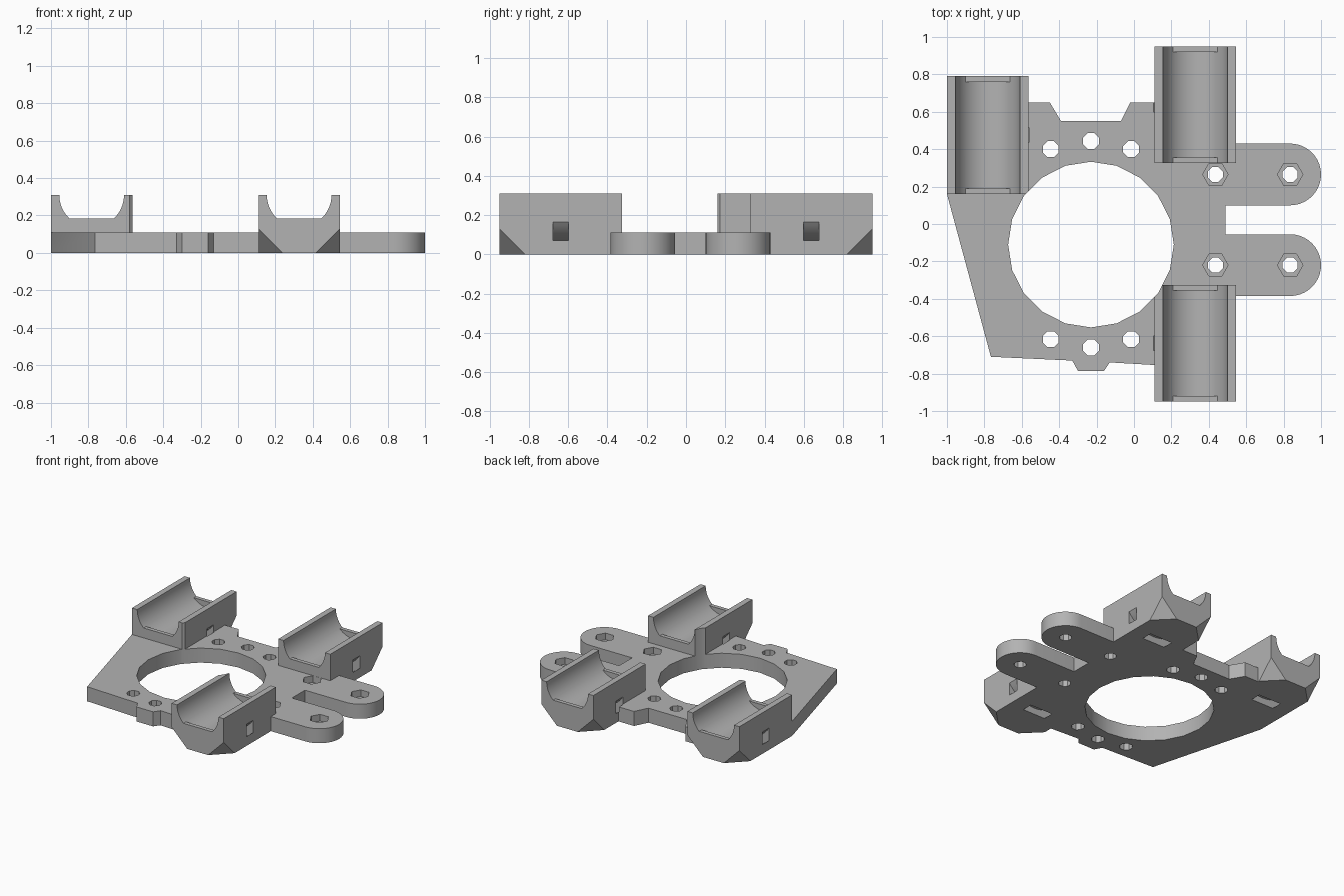
import bpy, bmesh
from math import sin, cos, pi, asin, acos, radians
from mathutils import Vector

old = bpy.data.objects.get("Cube")
if old:
    bpy.data.objects.remove(old, do_unlink=True)

grey = bpy.data.materials.new("plain grey")
grey.use_nodes = True
grey.diffuse_color = (0.45, 0.45, 0.45, 1)
grey.node_tree.nodes["Principled BSDF"].inputs["Base Color"].default_value = grey.diffuse_color


def finish(bm, name):
    bmesh.ops.recalc_face_normals(bm, faces=bm.faces)
    mesh = bpy.data.meshes.new(name)
    bm.to_mesh(mesh)
    bm.free()
    mesh.materials.append(grey)
    ob = bpy.data.objects.new(name, mesh)
    bpy.context.collection.objects.link(ob)
    return ob


def prism(name, points, lo, hi, axis="z"):
    """Extrude a 2D outline along z, or an x-z outline along y."""
    bm = bmesh.new()
    place = (lambda u, v, w: (u, v, w)) if axis == "z" else (lambda u, v, w: (u, w, v))
    face = bm.faces.new([bm.verts.new(place(u, v, lo)) for u, v in points])
    ext = bmesh.ops.extrude_face_region(bm, geom=[face])
    verts = [g for g in ext["geom"] if isinstance(g, bmesh.types.BMVert)]
    bmesh.ops.translate(bm, verts=verts, vec=place(0, 0, hi - lo))
    return finish(bm, name)


def arc(cx, cy, r, a0, a1, n):
    return [(cx + r * cos(a0 + (a1 - a0) * i / n), cy + r * sin(a0 + (a1 - a0) * i / n))
            for i in range(n + 1)]


def ngon(cx, cy, r, n, turn=0):
    return arc(cx, cy, r, turn, turn + 2 * pi, n)[:-1]


def combine(ob, other, operation="DIFFERENCE"):
    mod = ob.modifiers.new("cut", "BOOLEAN")
    mod.operation, mod.solver, mod.object = operation, "EXACT", other
    bpy.ops.object.select_all(action="DESELECT")
    bpy.context.view_layer.objects.active = ob
    ob.select_set(True)
    bpy.ops.object.modifier_apply(modifier=mod.name)
    bpy.data.objects.remove(other, do_unlink=True)


def corner_cutter(corner, sx, sy):
    """Tetrahedron that bevels one lower corner."""
    bm = bmesh.new()
    far, near = 0.33, -0.1
    local = [(near, near, near), (far, near, near), (near, far, near), (near, near, far)]
    vs = [bm.verts.new(Vector(corner) + Vector((sx * u, sy * v, w))) for u, v, w in local]
    for i in range(4):
        bm.faces.new(vs[:i] + vs[i + 1:])
    return finish(bm, "corner_cutter")


THICK, TOP, HALF, GROOVE, LIP = 0.11, 0.31, 0.2175, 0.173, 0.185
down = -pi / 2
lip_angle = acos((TOP - LIP) / GROOVE)


def bearing_holder(name, cx, y0, y1, outer):
    # block with a groove that is flat-bottomed at its ends
    right = arc(cx, TOP, GROOVE, 0, down + lip_angle, 10)
    left = arc(cx, TOP, GROOVE, down - lip_angle, -pi, 10)
    outline = [(cx - HALF, 0), (cx + HALF, 0), (cx + HALF, TOP)] + right + left + [(cx - HALF, TOP)]
    ob = prism(name, outline, y0, y1, "y")
    # deeper round bed between the end lips
    bed = arc(cx, TOP, GROOVE, down - lip_angle, down + lip_angle, 16) + [(cx, 0.25)]
    combine(ob, prism("bed_cutter", bed, y0 + 0.03, y1 - 0.03, "y"))
    # bevelled lower corners on the outer end
    for side in (-1, 1):
        end = y1 if outer > 0 else y0
        combine(ob, corner_cutter((cx + side * HALF, end, 0), -side, -outer))
    return ob


# base plate with two rounded tabs
tab_x, tab_r = 0.835, 0.165
outline = [(-1, 0.16), (-0.765, -0.71), (-0.33, -0.73), (-0.3, -0.785), (-0.16, -0.785),
           (-0.13, -0.74), (0.3, -0.765), (0.3, -0.385)]
outline += arc(tab_x, -0.22, tab_r, down, -down, 20) + [(0.49, -0.055), (0.49, 0.1)]
outline += arc(tab_x, 0.265, tab_r, down, -down, 20)
outline += [(0.3, 0.43), (0.3, 0.65), (-0.02, 0.65), (-0.07, 0.55), (-0.39, 0.55),
            (-0.45, 0.65), (-0.9, 0.65)]
carriage = prism("carriage_plate", outline, 0, THICK)

# three bearing holders joined to the plate
holders = [("left_holder", -0.7825, 0.16, 0.79, 1),
           ("back_holder", 0.3275, 0.325, 0.95, 1),
           ("front_holder", 0.3275, -0.95, -0.325, -1)]
for spec in holders:
    combine(carriage, bearing_holder(*spec), "UNION")

# curved strap slots under each holder
r_out, r_in, reach = 0.324, 0.262, 0.222
for name, cx, y0, y1, outer in holders:
    a, b = asin(reach / r_out), asin(reach / r_in)
    ring = arc(cx, TOP, r_out, down - a, down + a, 16) + arc(cx, TOP, r_in, down + b, down - b, 16)
    mid = (y0 + y1) / 2
    combine(carriage, prism("strap_cutter", ring, mid - 0.04, mid + 0.04, "y"))

# large round opening
combine(carriage, prism("opening_cutter", ngon(-0.23, -0.11, 0.443, 20), -0.1, 0.5))

# small mounting holes on both sides of the opening
for x, dy in ((-0.445, 0.508), (-0.23, 0.552), (-0.015, 0.508)):
    for s in (-1, 1):
        combine(carriage, prism("hole_cutter", ngon(x, -0.108 + s * dy, 0.046, 8, radians(22.5)), -0.1, 0.2))

# bolt holes with hexagonal nut pockets
for x in (0.435, tab_x):
    for y in (-0.22, 0.265):
        combine(carriage, prism("bolt_cutter", ngon(x, y, 0.043, 8, radians(22.5)), -0.1, 0.2))
        combine(carriage, prism("nut_cutter", ngon(x, y, 0.068, 6), 0.06, 0.2))

bpy.ops.object.select_all(action="DESELECT")
carriage.select_set(True)
bpy.context.view_layer.objects.active = carriage
bpy.ops.object.shade_smooth_by_angle(angle=radians(30))
